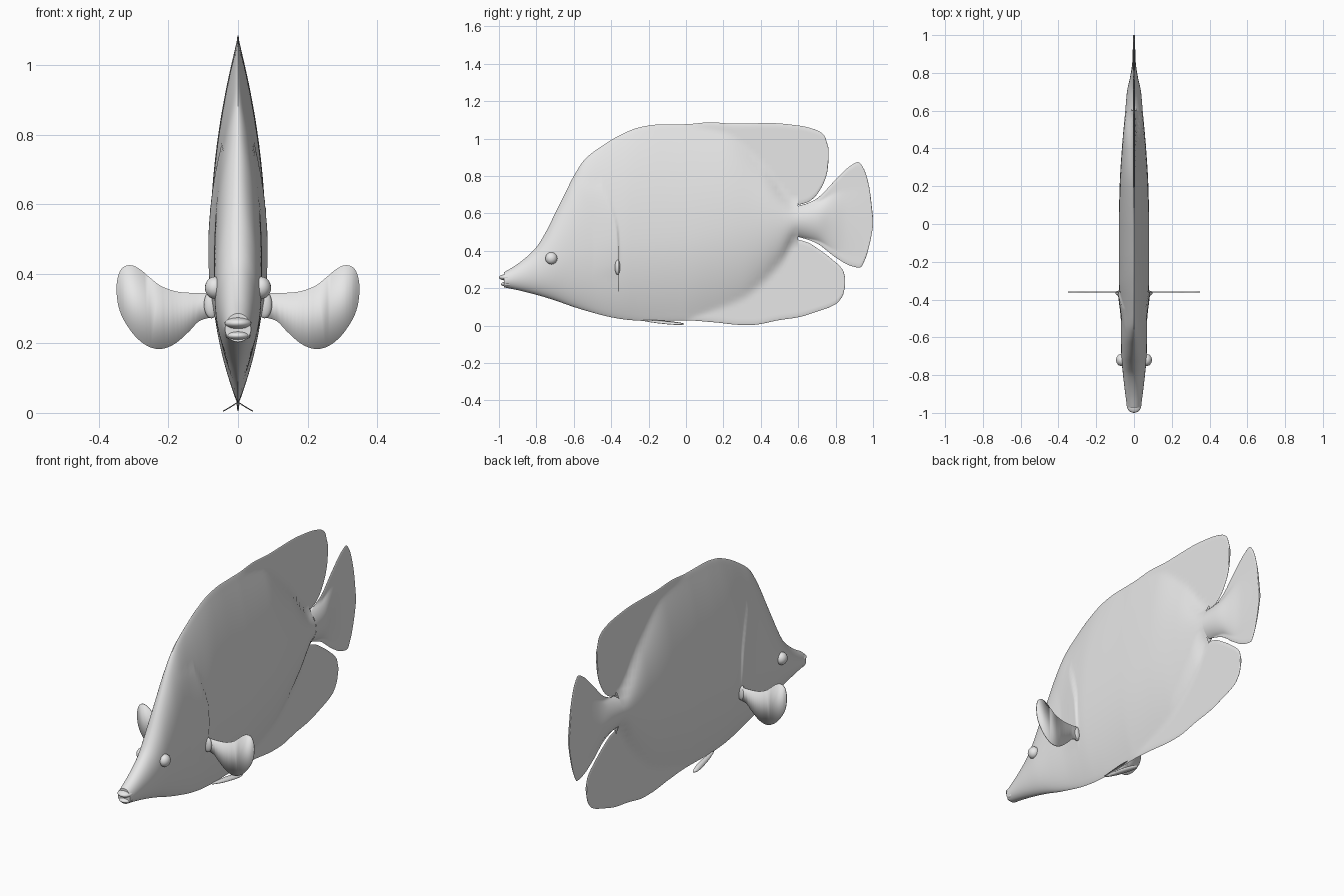
import bpy, bmesh, math
from mathutils import Vector

if "Cube" in bpy.data.objects:
    bpy.data.objects.remove(bpy.data.objects["Cube"])

mat = bpy.data.materials.new("pale_grey")
mat.diffuse_color = (0.8, 0.8, 0.8, 1)
mat.use_nodes = True
mat.node_tree.nodes["Principled BSDF"].inputs["Base Color"].default_value = mat.diffuse_color


def curve(pts):
    """Smooth monotone interpolation through (y, value) points."""
    n = len(pts)
    s = [(pts[i + 1][1] - pts[i][1]) / (pts[i + 1][0] - pts[i][0]) for i in range(n - 1)]
    m = [s[0]] + [0 if a * b <= 0 else 2 * a * b / (a + b) for a, b in zip(s, s[1:])] + [s[-1]]

    def f(y):
        y = min(max(y, pts[0][0]), pts[-1][0])
        i = 0
        while i < n - 2 and y > pts[i + 1][0]:
            i += 1
        h = pts[i + 1][0] - pts[i][0]
        t = (y - pts[i][0]) / h
        return ((2*t**3 - 3*t*t + 1) * pts[i][1] + (t**3 - 2*t*t + t) * h * m[i]
                + (3*t*t - 2*t**3) * pts[i + 1][1] + (t**3 - t*t) * h * m[i + 1])
    return f


# Side silhouette
top = curve([(-1, .27), (-.9, .33), (-.8, .42), (-.75, .5), (-.7, .6), (-.65, .7), (-.6, .8),
             (-.54, .89), (-.45, .96), (-.35, 1.02), (-.25, 1.06), (-.15, 1.075), (0, 1.077),
             (.13, 1.087), (.26, 1.08), (.45, 1.083), (.6, 1.07), (.7, 1.045), (.74, 1.015), (.762, .95)])
bottom = curve([(-1, .21), (-.9, .19), (-.8, .165), (-.7, .135), (-.6, .1), (-.5, .07), (-.4, .045),
                (-.3, .03), (-.2, .025), (0, .028), (.15, .018), (.3, .004), (.35, .004), (.5, .03),
                (.6, .045), (.7, .075), (.8, .115), (.84, .165), (.85, .21)])
dorsal_low = curve([(.6, .645), (.65, .66), (.69, .69), (.73, .75), (.755, .82), (.762, .88)])
anal_high = curve([(.6, .46), (.65, .445), (.7, .415), (.78, .355), (.84, .295), (.85, .26)])
tail_high = curve([(.6, .64), (.65, .655), (.7, .68), (.8, .78), (.88, .855), (.92, .875),
                   (.95, .84), (.98, .74), (1, .58)])
tail_low = curve([(.6, .475), (.65, .46), (.7, .44), (.8, .365), (.88, .32), (.93, .31),
                  (.96, .36), (.985, .45), (1, .53)])
# Fleshy core: half width, centre height, upper and lower limits, taper power
width = curve([(-.97, .037), (-.9, .046), (-.8, .058), (-.7, .067), (-.6, .069), (-.5, .07), (-.4, .075),
               (-.3, .08), (0, .08), (.2, .076), (.4, .064), (.6, .046), (.7, .037), (.78, .02),
               (.86, .008), (1, .003)])
centre = curve([(-.97, .24), (-.8, .29), (-.7, .34), (-.6, .4), (-.4, .45), (0, .48), (.3, .53), (.6, .56), (1, .56)])
core_top = curve([(-.1, 1.09), (.2, 1.04), (.4, .87), (.6, .65), (.7, .66), (.8, .71), (1, .76)])
core_low = curve([(-.1, .0), (.1, .06), (.3, .14), (.4, .22), (.5, .33), (.6, .47), (.7, .455), (.8, .4), (1, .36)])
power = curve([(-.9, .5), (-.65, .6), (-.4, .85), (0, 1), (.6, .8), (1, .7)])
gill_edge = curve([(.28, -.375), (.36, -.365), (.5, -.37), (.62, -.4), (.74, -.45)])


def half_width(y, z, lo, hi):
    zc = centre(y)
    lim = min(core_top(y), top(y)) if z > zc else max(core_low(y), bottom(y))
    d = min(1, abs((z - zc) / (lim - zc)))
    flesh = width(y) * (1 - d * d) ** power(y)
    # raised gill cover ending in a sharp rear edge
    g = gill_edge(z) - y
    if .26 < z < .76 and -.012 < g < .13:
        fade = math.sin(math.pi * (z - .26) / .5) ** .6
        flesh += .009 * fade * (1 - g / .13 if g > 0 else 1 + g / .012)
    edge = max(0, min(z - lo, hi - z))
    fin = .004 * min(1, edge / .02) ** .5
    return math.hypot(flesh if edge > 0 else 0, fin)


def finish(name, bm, angle=40):
    bmesh.ops.remove_doubles(bm, verts=bm.verts, dist=1e-5)
    bmesh.ops.recalc_face_normals(bm, faces=bm.faces)
    me = bpy.data.meshes.new(name)
    bm.to_mesh(me)
    bm.free()
    ob = bpy.data.objects.new(name, me)
    bpy.context.collection.objects.link(ob)
    me.materials.append(mat)
    bpy.ops.object.select_all(action='DESELECT')
    ob.select_set(True)
    bpy.context.view_layer.objects.active = ob
    bpy.ops.object.shade_smooth_by_angle(angle=math.radians(angle))
    return ob


def loft(name, ys, low, high, cap_front=False, cap_back=False, n=44):
    """Closed vertical sections skinned along the length."""
    bm = bmesh.new()
    rings = []
    for y in ys:
        lo, hi = low(y), high(y)
        zs = [lo + (hi - lo) * (1 - math.cos(math.pi * i / n)) / 2 for i in range(n + 1)]
        xs = [half_width(y, z, lo, hi) for z in zs]
        xs[0] = xs[-1] = 0
        loop = [(x, z) for x, z in zip(xs, zs)] + [(-xs[i], zs[i]) for i in range(n - 1, 0, -1)]
        rings.append([bm.verts.new((x, y, z)) for x, z in loop])
    for a, b in zip(rings, rings[1:]):
        for i in range(len(a)):
            j = (i + 1) % len(a)
            bm.faces.new((a[i], a[j], b[j], b[i]))
    if cap_front:
        bm.faces.new(rings[0])
    if cap_back:
        bm.faces.new(rings[-1])
    return finish(name, bm)


def rear_steps(a, b, n=36):
    return [a + (b - a) * math.sin(math.pi / 2 * i / n) for i in range(n + 1)]


# Body and unpaired fins
body_ys = [-.972 + .012 * i for i in range(39)] + [-.505 + .005 * i for i in range(32)] \
    + [-.335 + .017 * i for i in range(55)] + [.6]
loft("body", body_ys, bottom, top, cap_front=True)
loft("dorsal_fin_tip", rear_steps(.6, .762), dorsal_low, top, cap_back=True)
loft("anal_fin_tip", rear_steps(.6, .85), bottom, anal_high, cap_back=True)
loft("tail_fin", rear_steps(.6, 1), tail_low, tail_high, cap_back=True)


def ellipsoid(name, loc, radii):
    bm = bmesh.new()
    bmesh.ops.create_uvsphere(bm, u_segments=24, v_segments=14, radius=1)
    for v in bm.verts:
        v.co = Vector([c + r * k for c, r, k in zip(loc, radii, v.co)])
    return finish(name, bm, 60)


def plate(name, pts, side, place, thick):
    """Thin fin: smoothed closed outline, placed in space and given thickness."""
    n = len(pts)
    out = []
    for i in range(n):
        p = [Vector(pts[(i + k) % n]) for k in (-1, 0, 1, 2)]
        for s in range(4):
            t = s / 4
            out.append(.5 * (2*p[1] + (p[2]-p[0])*t + (2*p[0]-5*p[1]+4*p[2]-p[3])*t*t
                             + (3*p[1]-p[0]-3*p[2]+p[3])*t**3))
    bm = bmesh.new()
    bm.faces.new([bm.verts.new(place(p.x, p.y, side)) for p in out])
    bmesh.ops.triangulate(bm, faces=bm.faces[:])
    ob = finish(name, bm)
    mod = ob.modifiers.new("thickness", 'SOLIDIFY')
    mod.thickness = thick
    mod.offset = 0


# Lips
ellipsoid("upper_lip", (0, -.958, .258), (.039, .042, .017))
ellipsoid("lower_lip", (0, -.95, .222), (.036, .04, .014))

pectoral = [(.06, .34), (.13, .345), (.18, .35), (.23, .37), (.28, .412), (.31, .425), (.335, .415),
            (.348, .38), (.348, .33), (.335, .28), (.30, .225), (.26, .192), (.22, .184), (.18, .2),
            (.14, .235), (.11, .265), (.06, .285)]
pelvic = [(.003, -.23), (.02, -.18), (.036, -.1), (.043, -.04), (.036, -.01), (.022, -.04), (.008, -.12)]

# Paired parts
for side, label in ((1, "right"), (-1, "left")):
    ellipsoid(label + "_eye", (side * .067, -.72, .36), (.028, .032, .032))
    ellipsoid(label + "_pectoral_base", (side * .076, -.366, .312), (.022, .014, .04))
    plate(label + "_pectoral_fin", pectoral, side, lambda a, b, s: (s * a, -.36, b), .004)
    plate(label + "_pelvic_fin", pelvic, side,
          lambda a, b, s: (s * a, b, .033 - .028 * min(1, max(0, a / .043)) ** .8), .003)
